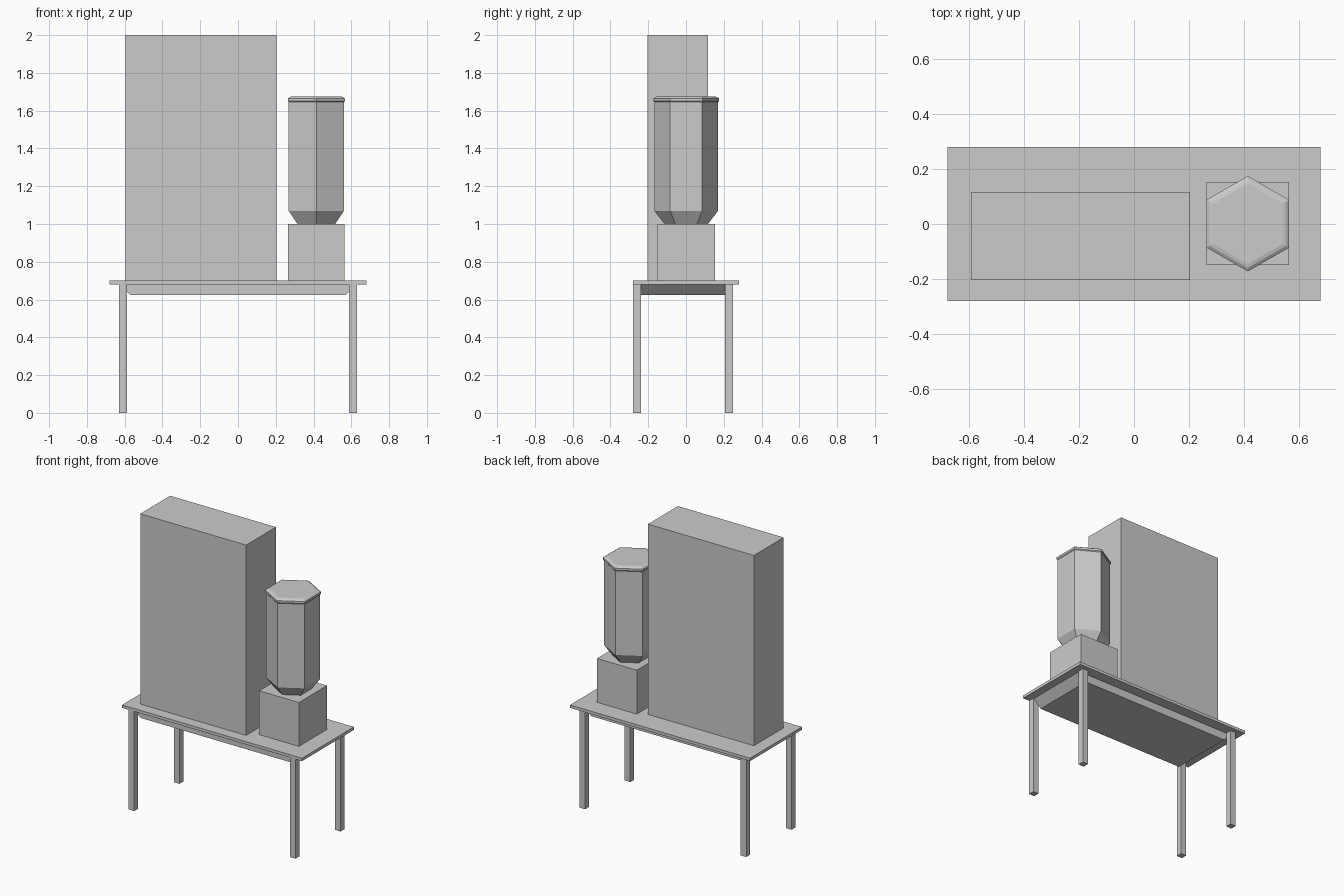
import bpy, bmesh, math

if "Cube" in bpy.data.objects:
    bpy.data.objects.remove(bpy.data.objects["Cube"])


def make_object(name, bm):
    bmesh.ops.recalc_face_normals(bm, faces=bm.faces)
    mesh = bpy.data.meshes.new(name)
    bm.to_mesh(mesh)
    bm.free()
    obj = bpy.data.objects.new(name, mesh)
    bpy.context.collection.objects.link(obj)
    return obj


def box(name, x, y, z, bottom_inset_x=0.0):
    """Box from (min, max) ranges, optionally narrowed in x at the bottom."""
    bm = bmesh.new()
    bmesh.ops.create_cube(bm, size=1)
    for v in bm.verts:
        low = v.co.z < 0
        sx = 1 if v.co.x > 0 else -1
        v.co = (x[v.co.x > 0] - sx * bottom_inset_x * low,
                y[v.co.y > 0], z[v.co.z > 0])
    return make_object(name, bm)


def hex_solid(name, center, profile):
    """Six-sided solid through (radius, height) rings, corners on +-y."""
    bm = bmesh.new()
    rings = []
    for r, z in profile:
        angles = [math.radians(30 + 60 * i) for i in range(6)]
        rings.append([bm.verts.new((center[0] + r * math.cos(a),
                                    center[1] + r * math.sin(a), z))
                      for a in angles])
    for a, b in zip(rings, rings[1:]):
        for i in range(6):
            j = (i + 1) % 6
            bm.faces.new((a[i], a[j], b[j], b[i]))
    bm.faces.new(rings[0][::-1])
    bm.faces.new(rings[-1])
    return make_object(name, bm)


# Table
box("table_top", (-0.68, 0.68), (-0.28, 0.28), (0.68, 0.70))
box("table_underframe", (-0.625, 0.625), (-0.238, 0.207), (0.625, 0.68), 0.055)
for side, x in (("left", (-0.63, -0.588)), ("right", (0.588, 0.63))):
    for end, y in (("front", (-0.28, -0.238)), ("back", (0.207, 0.249))):
        box(f"{end}_{side}_leg", x, y, (0, 0.68))

# Tall cabinet and small pedestal block
box("tall_cabinet", (-0.595, 0.205), (-0.205, 0.117), (0.70, 2.0))
box("pedestal_block", (0.265, 0.565), (-0.15, 0.153), (0.70, 1.0))

# Hexagonal jar with tapered base, and its bevelled lid
jar_center = (0.415, 0.001)
hex_solid("jar_body", jar_center, [(0.115, 1.0), (0.169, 1.07), (0.169, 1.645)])
hex_solid("jar_lid", jar_center, [(0.169, 1.645), (0.174, 1.651), (0.174, 1.665),
                                  (0.161, 1.673), (0.147, 1.676)])
